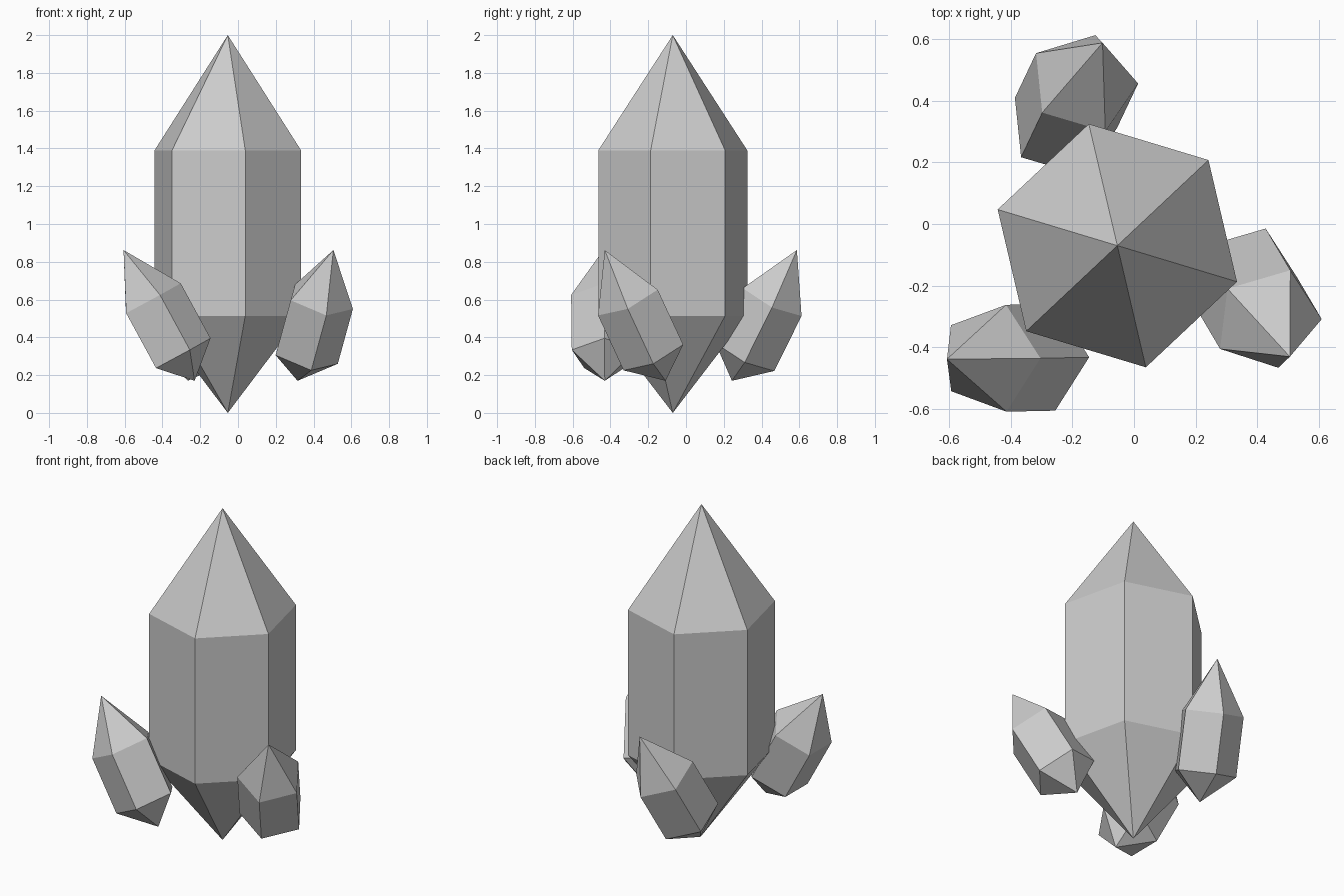
import bpy
import bmesh
from math import cos, sin, tau
from mathutils import Vector

default = bpy.data.objects.get("Cube")
if default:
    bpy.data.objects.remove(default, do_unlink=True)

# Single grey mineral colour
grey = bpy.data.materials.new("crystal_grey")
grey.use_nodes = True
colour = (0.6, 0.6, 0.6, 1)
grey.diffuse_color = colour
bsdf = next(n for n in grey.node_tree.nodes if n.type == 'BSDF_PRINCIPLED')
bsdf.inputs["Base Color"].default_value = colour


def crystal(name, bottom, top, sides, radius, low, high, first_corner):
    """Prism with a point at each end; low and high are ring positions along the axis."""
    bottom, top = Vector(bottom), Vector(top)
    axis = (top - bottom).normalized()
    u = Vector(first_corner)
    u = (u - axis * u.dot(axis)).normalized()
    v = axis.cross(u)

    bm = bmesh.new()

    def ring(t):
        centre = bottom.lerp(top, t)
        angles = [tau * i / sides for i in range(sides)]
        return [bm.verts.new(centre + radius * (u * cos(a) + v * sin(a))) for a in angles]

    lower, upper = ring(low), ring(high)
    foot, tip = bm.verts.new(bottom), bm.verts.new(top)
    for i in range(sides):
        j = (i + 1) % sides
        bm.faces.new((foot, lower[j], lower[i]))
        bm.faces.new((lower[i], lower[j], upper[j], upper[i]))
        bm.faces.new((upper[i], upper[j], tip))
    bmesh.ops.recalc_face_normals(bm, faces=bm.faces)

    mesh = bpy.data.meshes.new(name)
    bm.to_mesh(mesh)
    bm.free()
    mesh.materials.append(grey)
    obj = bpy.data.objects.new(name, mesh)
    bpy.context.collection.objects.link(obj)
    return obj


# Large upright six-sided crystal
crystal("main_crystal", (-0.054, -0.07, 0), (-0.054, -0.07, 2), 6, 0.405,
        0.257, 0.695, (cos(0.754), sin(0.754), 0))

# Three small five-sided crystals leaning outwards around its foot
shards = [
    ("left_front_shard", (0.315, -0.108, 0.17), (0.505, -0.43, 0.862), (-0.84, -0.54, 0)),
    ("right_front_shard", (-0.23, -0.43, 0.17), (-0.606, -0.438, 0.862), (1, 0, 0.5)),
    ("back_shard", (-0.265, 0.243, 0.17), (-0.102, 0.587, 0.862), (1, 0, -0.22)),
]
for name, bottom, top, corner in shards:
    crystal(name, bottom, top, 5, 0.182, 0.2, 0.62, corner)
